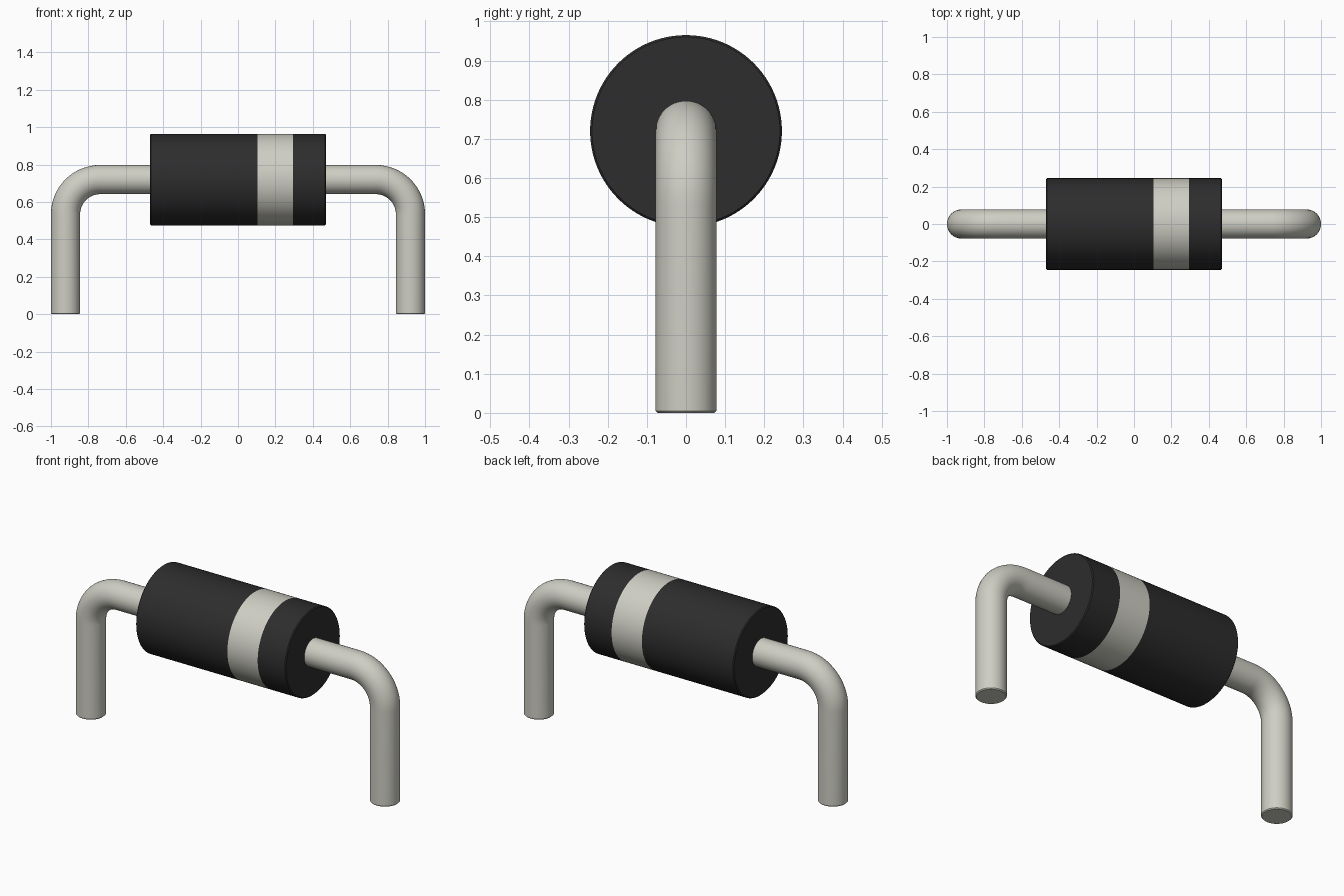
import bpy, bmesh, math
from mathutils import Vector

cube = bpy.data.objects.get("Cube")
if cube:
    bpy.data.objects.remove(cube, do_unlink=True)

AXIS_Z = 0.72        # height of the body axis
BODY_R, BODY_X = 0.245, 0.47
LEAD_R, LEAD_X = 0.078, 0.922
BEND_R = 0.185       # centreline radius of the lead bends
BAND = (0.105, 0.295)


def material(name, rgb):
    m = bpy.data.materials.new(name)
    m.use_nodes = True
    m.diffuse_color = (*rgb, 1)
    bsdf = next(n for n in m.node_tree.nodes if n.type == 'BSDF_PRINCIPLED')
    bsdf.inputs["Base Color"].default_value = (*rgb, 1)
    bsdf.inputs["Roughness"].default_value = 0.5
    return m


black = material("black plastic", (0.026, 0.026, 0.026))
tin = material("tinned metal", (0.62, 0.615, 0.55))


def sweep(name, stations, segments, mats, rule=None):
    """Join circles along a path in the xz plane; a station is (x, z, angle, radius)."""
    bm = bmesh.new()
    rings = []
    for x, z, angle, r in stations:
        side = Vector((-math.sin(angle), 0, math.cos(angle)))
        ring = []
        for i in range(segments):
            t = 2 * math.pi * i / segments
            ring.append(bm.verts.new(Vector((x, 0, z)) + side * (r * math.cos(t))
                                     + Vector((0, r * math.sin(t), 0))))
        rings.append(ring)
    for a, b in zip(rings, rings[1:]):
        for i in range(segments):
            j = (i + 1) % segments
            bm.faces.new((a[i], a[j], b[j], b[i]))
    bm.faces.new(rings[0])
    bm.faces.new(rings[-1])
    bmesh.ops.recalc_face_normals(bm, faces=bm.faces)
    if rule:
        for f in bm.faces:
            f.material_index = rule(f.calc_center_median())
    mesh = bpy.data.meshes.new(name)
    bm.to_mesh(mesh)
    bm.free()
    for m in mats:
        mesh.materials.append(m)
    obj = bpy.data.objects.new(name, mesh)
    bpy.context.collection.objects.link(obj)
    bpy.ops.object.select_all(action='DESELECT')
    obj.select_set(True)
    bpy.context.view_layer.objects.active = obj
    bpy.ops.object.shade_smooth_by_angle(angle=math.radians(30))
    return obj


# Cylindrical body with tiny edge chamfers and a flush polarity band
edge = 0.005
profile = [(-BODY_X, BODY_R - edge), (-BODY_X + edge, BODY_R), (BAND[0], BODY_R),
           (BAND[1], BODY_R), (BODY_X - edge, BODY_R), (BODY_X, BODY_R - edge)]
sweep("body", [(x, AXIS_Z, 0, r) for x, r in profile], 96, [black, tin],
      lambda c: 1 if BAND[0] < c.x < BAND[1] else 0)

# Bent wire leads, one on each side
for name, s in (("left_lead", 1), ("right_lead", -1)):
    cx, cz = LEAD_X - BEND_R, AXIS_Z - BEND_R
    path = [(BODY_X - 0.02, AXIS_Z, 0, LEAD_R)]
    for k in range(17):
        a = math.pi / 2 * k / 16
        path.append((cx + BEND_R * math.sin(a), cz + BEND_R * math.cos(a), -a, LEAD_R))
    path += [(LEAD_X, 0.005, -math.pi / 2, LEAD_R),
             (LEAD_X, 0, -math.pi / 2, LEAD_R - 0.005)]
    sweep(name, [(s * x, z, s * a, r) for x, z, a, r in path], 48, [tin])
